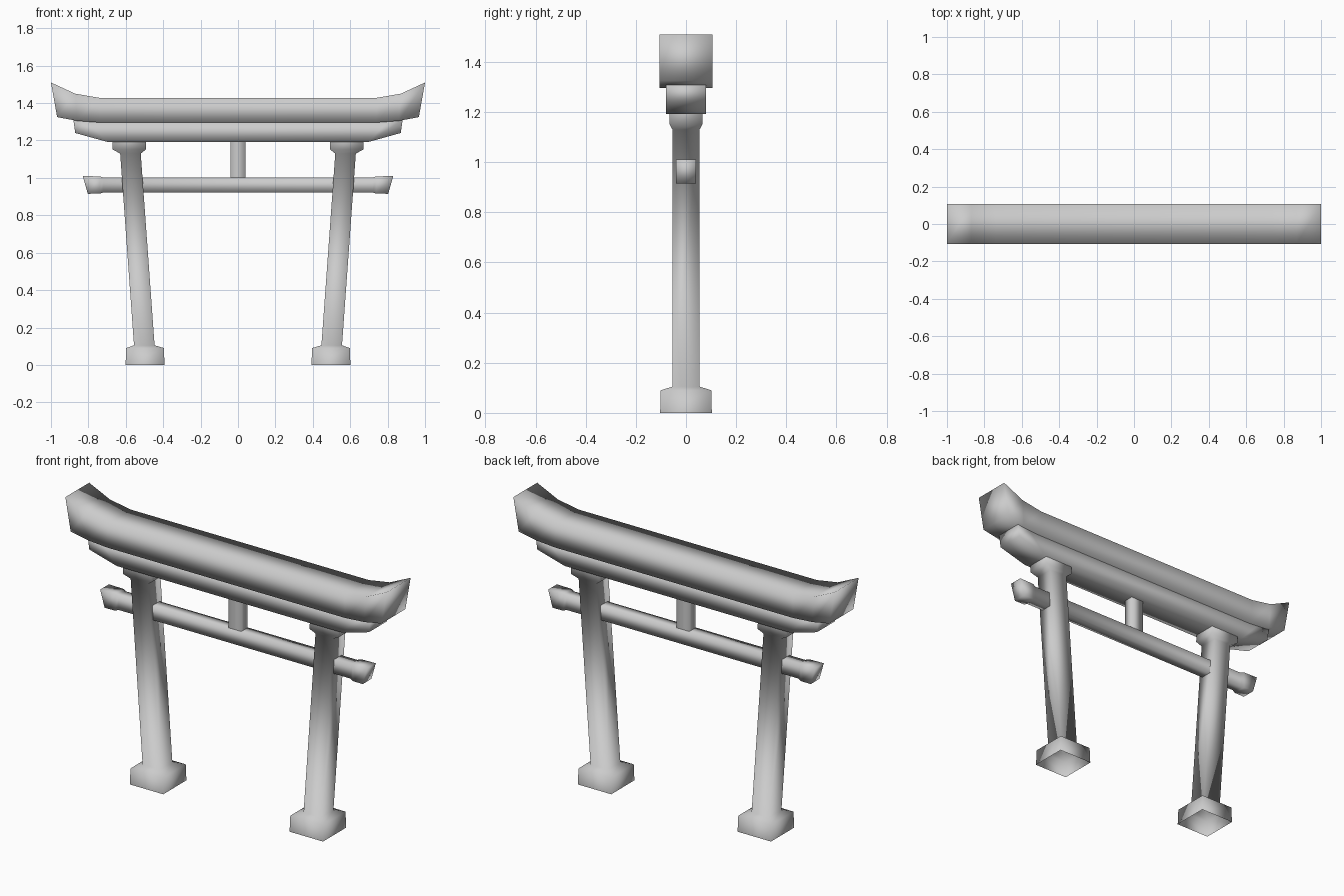
import bpy, bmesh

if "Cube" in bpy.data.objects:
    bpy.data.objects.remove(bpy.data.objects["Cube"])


def loft(name, rings, caps=True):
    """Skin a chain of four-cornered rings into one smooth-shaded part."""
    bm = bmesh.new()
    rows = [[bm.verts.new(p) for p in ring] for ring in rings]
    for a, b in zip(rows, rows[1:]):
        for i in range(4):
            j = (i + 1) % 4
            bm.faces.new((a[i], a[j], b[j], b[i]))
    if caps:
        bm.faces.new(rows[0][::-1])
        bm.faces.new(rows[-1])
    bmesh.ops.recalc_face_normals(bm, faces=bm.faces)
    me = bpy.data.meshes.new(name)
    bm.to_mesh(me)
    bm.free()
    me.shade_smooth()
    ob = bpy.data.objects.new(name, me)
    bpy.context.collection.objects.link(ob)
    return ob


def beam(name, half):
    """Symmetric beam along x; half = (x_top, z_top, x_bottom, z_bottom, half_depth) from tip inward."""
    def ring(s, xt, zt, xb, zb, d):
        return [(s * xt, -d, zt), (s * xt, d, zt), (s * xb, d, zb), (s * xb, -d, zb)]
    return loft(name, [ring(-1, *h) for h in half] + [ring(1, *h) for h in reversed(half)])


def post(name, levels):
    """Upright part; levels = (x_centre, half_width, half_depth, z)."""
    return loft(name, [[(x - w, -d, z), (x + w, -d, z), (x + w, d, z), (x - w, d, z)]
                       for x, w, d, z in levels], caps=False)


# Upswept top lintel
beam("top_lintel", [(1.0, 1.51, 0.967, 1.325, 0.106),
                    (0.87, 1.45, 0.86, 1.305, 0.106),
                    (0.74, 1.428, 0.74, 1.296, 0.106)])

# Second lintel beneath it
beam("lower_lintel", [(0.88, 1.31, 0.87, 1.24, 0.079),
                      (0.80, 1.302, 0.70, 1.193, 0.079)])

# Tie beam with flared end blocks
beam("tie_beam", [(0.83, 1.01, 0.803, 0.915, 0.039),
                  (0.74, 1.008, 0.74, 0.916, 0.039),
                  (0.72, 1.002, 0.72, 0.922, 0.032)])

# Central strut between tie beam and lintel
post("centre_strut", [(0, 0.039, 0.027, 0.99), (0, 0.039, 0.027, 1.20)])

# Leaning pillars with square foot and flared cap
for side, s in (("left", -1), ("right", 1)):
    post(side + "_pillar", [(s * 0.497, 0.104, 0.103, 0.0),
                            (s * 0.497, 0.101, 0.101, 0.09),
                            (s * 0.501, 0.055, 0.054, 0.105),
                            (s * 0.575, 0.055, 0.054, 1.13),
                            (s * 0.581, 0.089, 0.066, 1.152),
                            (s * 0.582, 0.089, 0.066, 1.196)])
